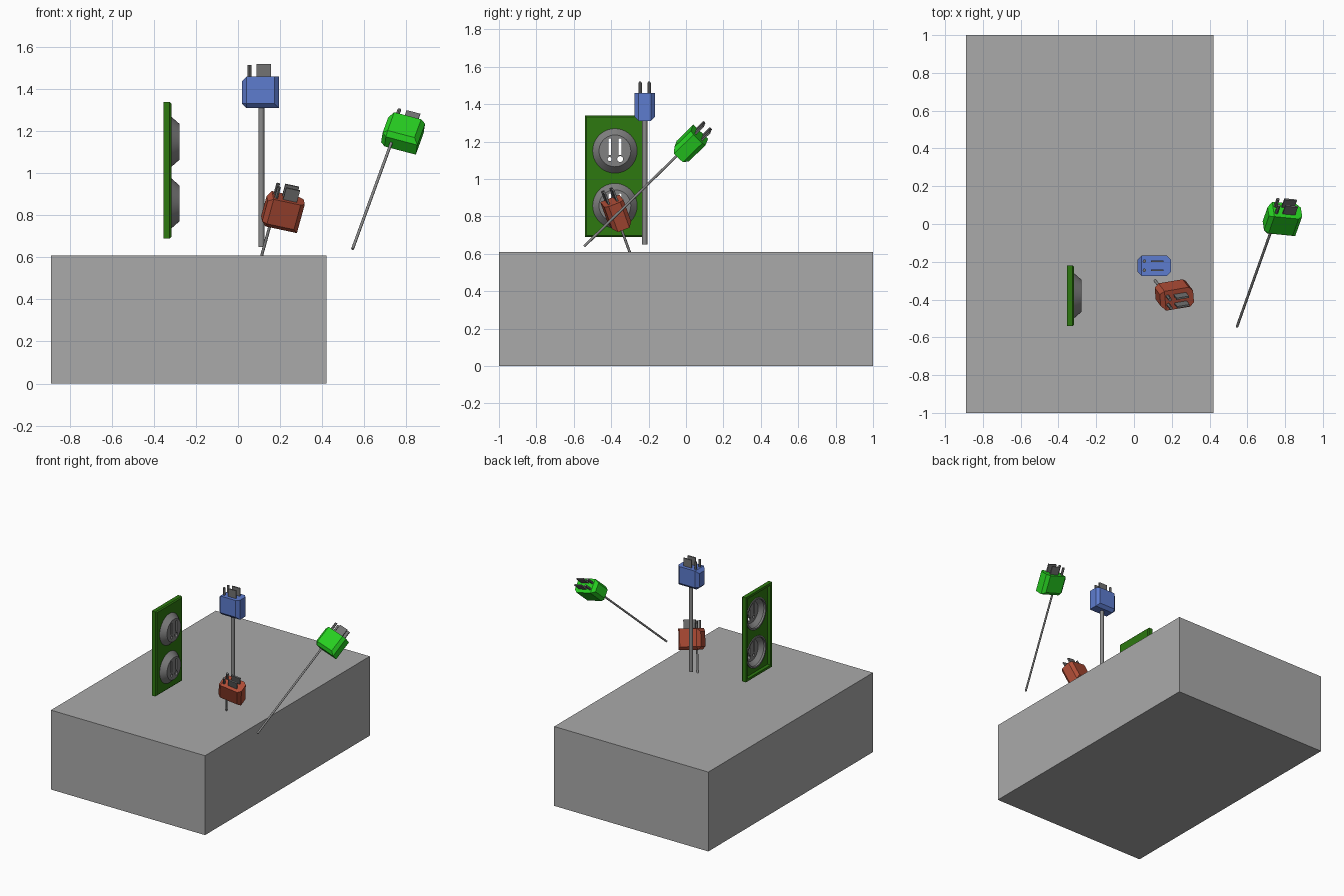
import bpy, bmesh, math
from mathutils import Matrix, Vector

if "Cube" in bpy.data.objects:
    bpy.data.objects.remove(bpy.data.objects["Cube"])


def material(name, rgb):
    m = bpy.data.materials.new(name)
    m.diffuse_color = (*rgb, 1)
    m.use_nodes = True
    m.node_tree.nodes["Principled BSDF"].inputs["Base Color"].default_value = m.diffuse_color
    return m


TABLE = material("table grey", (0.40, 0.40, 0.40))
PLATE = material("dark green", (0.026, 0.19, 0.005))
SOCKET = material("socket grey", (0.22, 0.22, 0.22))
METAL = material("prong grey", (0.17, 0.17, 0.17))
CORD = material("cord grey", (0.26, 0.26, 0.26))
BLUE = material("plug blue", (0.11, 0.20, 0.62))
RED = material("plug red", (0.44, 0.075, 0.038))
GREEN = material("plug green", (0.02, 0.63, 0.015))


def finish(bm, name, mat, matrix=Matrix(), smooth=False):
    bmesh.ops.recalc_face_normals(bm, faces=bm.faces)
    me = bpy.data.meshes.new(name)
    bm.to_mesh(me)
    bm.free()
    ob = bpy.data.objects.new(name, me)
    bpy.context.collection.objects.link(ob)
    if mat:
        me.materials.append(mat)
    ob.matrix_world = matrix
    if smooth:
        bpy.ops.object.select_all(action='DESELECT')
        ob.select_set(True)
        bpy.context.view_layer.objects.active = ob
        bpy.ops.object.shade_smooth_by_angle(angle=math.radians(30))
    return ob


def add_box(bm, lo, hi):
    lo, hi = Vector(lo), Vector(hi)
    m = Matrix.Translation((lo + hi) / 2) @ Matrix.Diagonal((*(hi - lo), 1))
    return bmesh.ops.create_cube(bm, size=1, matrix=m)


def add_rod(bm, r, p, q, sides=16):
    p, q = Vector(p), Vector(q)
    rot = (q - p).to_track_quat('Z', 'Y').to_matrix().to_4x4()
    bmesh.ops.create_cone(bm, cap_ends=True, segments=sides, radius1=r, radius2=r,
                          depth=(q - p).length, matrix=Matrix.Translation((p + q) / 2) @ rot)


def cut(ob, bm):
    cutter = finish(bm, "cutter", None)
    cutter.hide_render = True
    mod = ob.modifiers.new("cut", 'BOOLEAN')
    mod.operation, mod.solver, mod.object = 'DIFFERENCE', 'EXACT', cutter
    bpy.context.view_layer.objects.active = ob
    bpy.ops.object.modifier_apply(modifier=mod.name)
    bpy.data.objects.remove(cutter)


# table block
bm = bmesh.new()
add_box(bm, (-0.89, -1, 0), (0.42, 1, 0.61))
finish(bm, "table", TABLE)

# wall plate: bevelled front, hollow back, round openings for the sockets
YC, SOCKET_Z = -0.38, (1.15, 0.857)
bm = bmesh.new()
add_box(bm, (-0.355, -0.54, 0.69), (-0.317, -0.22, 1.34))
front = [e for e in bm.edges if all(v.co.x > -0.33 for v in e.verts)]
bmesh.ops.bevel(bm, geom=front, offset=0.008, segments=1, affect='EDGES')
plate = finish(bm, "outlet_plate", PLATE)
bm = bmesh.new()
add_box(bm, (-0.4, -0.522, 0.708), (-0.329, -0.238, 1.322))
cut(plate, bm)
bm = bmesh.new()
for z in SOCKET_Z:
    add_rod(bm, 0.113, (-0.36, YC, z), (-0.3, YC, z), 40)
cut(plate, bm)

# sockets: revolved shells with blade slots and pin holes
PROFILE = [(-0.278, 0), (-0.278, 0.085), (-0.318, 0.12), (-0.335, 0.12),
           (-0.335, 0.108), (-0.32, 0.108), (-0.291, 0.08), (-0.291, 0)]
for i, z in enumerate(SOCKET_Z):
    bm = bmesh.new()
    vs = [bm.verts.new((x, YC, z + r)) for x, r in PROFILE]
    es = [bm.edges.new(p) for p in zip(vs, vs[1:])]
    bmesh.ops.spin(bm, geom=vs + es, cent=(0, YC, z), axis=(1, 0, 0),
                   angle=math.tau, steps=40, use_merge=True)
    bmesh.ops.remove_doubles(bm, verts=bm.verts, dist=1e-5)
    socket = finish(bm, f"socket_{i + 1}", SOCKET)
    bm = bmesh.new()
    for dy, w, r in ((-0.028, 0.006, 0.011), (0.028, 0.008, 0.016)):
        add_box(bm, (-0.4, YC + dy - w, z - 0.022), (-0.2, YC + dy + w, z + 0.065))
        add_rod(bm, r, (-0.4, YC + dy, z - 0.044), (-0.2, YC + dy, z - 0.044))
    cut(socket, bm)
    bpy.ops.object.select_all(action='DESELECT')
    socket.select_set(True)
    bpy.context.view_layer.objects.active = socket
    bpy.ops.object.shade_smooth_by_angle(angle=math.radians(30))


def plug(name, mat, center, x_axis, z_axis, cord_x, cord_r, cord_end):
    z = Vector(z_axis).normalized()
    x = Vector(x_axis)
    x = (x - z * x.dot(z)).normalized()
    y = z.cross(x)
    frame = Matrix.Translation(center) @ Matrix((x, y, z)).transposed().to_4x4()

    # body: chamfered around one end, along the bottom and on the far uprights
    bm = bmesh.new()
    add_box(bm, (-0.0885, -0.055, -0.075), (0.0885, 0.055, 0.075))

    def chamfered(e):
        a, b = (v.co for v in e.verts)
        left = a.x < 0 and b.x < 0
        bottom = abs(a.x - b.x) > 0.1 and a.z < 0
        upright = abs(a.z - b.z) > 0.1
        return left or bottom or upright

    bmesh.ops.bevel(bm, geom=[e for e in bm.edges if chamfered(e)], offset=0.022,
                    segments=1, affect='EDGES')
    finish(bm, name + "_body", mat, frame)

    # two flat blades and two round pins
    bm = bmesh.new()
    for s in (-1, 1):
        add_box(bm, (-0.018, s * 0.024 - 0.005, 0.06), (0.05, s * 0.024 + 0.005, 0.135))
        add_rod(bm, 0.009, (-0.052, s * 0.024, 0.06), (-0.052, s * 0.024, 0.13), 12)
    finish(bm, name + "_prongs", METAL, frame, True)

    # straight cord
    bm = bmesh.new()
    add_rod(bm, cord_r, (cord_x, 0, cord_end), (cord_x, 0, -0.06))
    finish(bm, name + "_cord", CORD, frame, True)


plug("blue_plug", BLUE, (0.107, -0.221, 1.385), (1, 0, 0), (0, 0, 1), 0.004, 0.014, -0.735)
plug("red_plug", RED, (0.211, -0.372, 0.814), (0.962, 0.163, -0.21), (0.25, -0.33, 0.91),
     -0.041, 0.007, -0.8)
plug("green_plug", GREEN, (0.783, 0.02, 1.185), (0.962, -0.096, -0.253), (0.247, 0.693, 0.677),
     -0.037, 0.007, -0.818)
